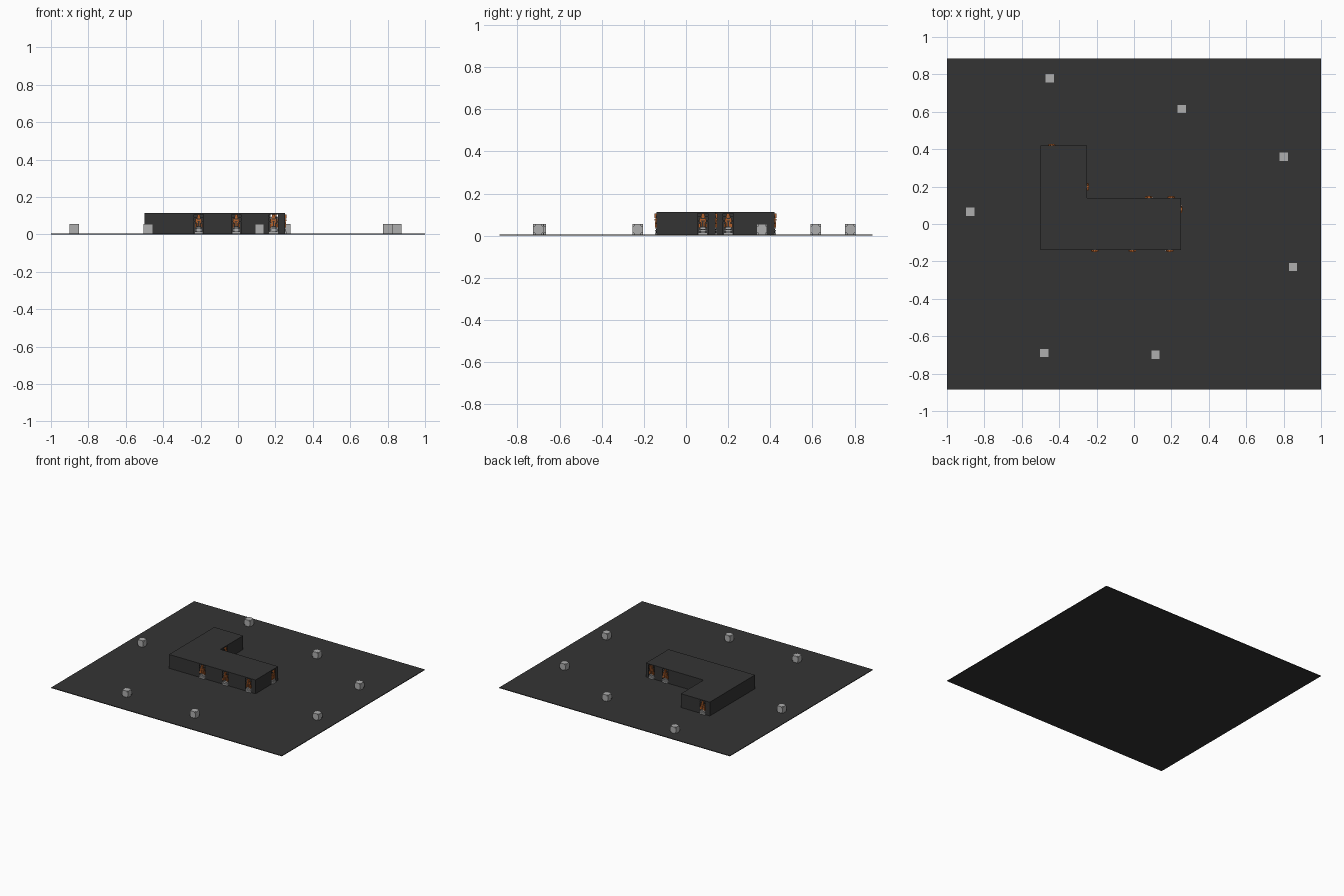
import bpy, bmesh
from math import atan2
from mathutils import Matrix, Vector

if "Cube" in bpy.data.objects:
    bpy.data.objects.remove(bpy.data.objects["Cube"])


def material(name, r, g, b):
    m = bpy.data.materials.new(name)
    m.use_nodes = True
    m.diffuse_color = (r, g, b, 1)
    m.node_tree.nodes["Principled BSDF"].inputs["Base Color"].default_value = (r, g, b, 1)
    return m


dark = material("dark grey", 0.034, 0.034, 0.034)
light = material("light grey", 0.43, 0.43, 0.43)
orange = material("rust orange", 0.45, 0.12, 0.025)


def finish(name, bm, mat):
    bmesh.ops.recalc_face_normals(bm, faces=bm.faces)
    me = bpy.data.meshes.new(name)
    bm.to_mesh(me)
    bm.free()
    me.materials.append(mat)
    ob = bpy.data.objects.new(name, me)
    bpy.context.collection.objects.link(ob)
    return ob


def add_box(bm, lo, hi, frame=Matrix()):
    lo, hi = Vector(lo), Vector(hi)
    size = Matrix.Diagonal((*(hi - lo), 1))
    bmesh.ops.create_cube(bm, size=1, matrix=frame @ Matrix.Translation((lo + hi) / 2) @ size)


def boxes(name, mat, items, frame=Matrix()):
    bm = bmesh.new()
    for lo, hi in items:
        add_box(bm, lo, hi, frame)
    return finish(name, bm, mat)


# Ground slab
FLOOR = 0.005
boxes("ground", dark, [((-1, -0.885, 0), (1, 0.885, FLOOR))])

# L-shaped roof
HEIGHT, LINTEL, THICK, GAP = 0.113, 0.106, 0.006, 0.025
corners = [(-0.5, -0.14), (0.25, -0.14), (0.25, 0.14),
           (-0.25, 0.14), (-0.25, 0.42), (-0.5, 0.42)]
bm = bmesh.new()
roof = bm.faces.new([bm.verts.new((x, y, LINTEL)) for x, y in corners])
top = bmesh.ops.extrude_face_region(bm, geom=[roof])["geom"]
bmesh.ops.translate(bm, vec=(0, 0, HEIGHT - LINTEL),
                    verts=[v for v in top if isinstance(v, bmesh.types.BMVert)])
finish("roof", bm, dark)


def mirrored(items):
    return items + [((-hi[0], lo[1], lo[2]), (-lo[0], hi[1], hi[2])) for lo, hi in items]


def doorway_machine(frame):
    """Stepped grey foot with an orange upright machine, facing local -y."""
    boxes("machine_base", light, [
        ((-0.023, -0.008, FLOOR), (0.023, 0.016, 0.016)),
        ((-0.020, -0.006, 0.019), (0.020, 0.014, 0.028)),
        ((-0.016, -0.004, 0.031), (0.016, 0.012, 0.038))], frame)
    boxes("machine_core", dark, [((-0.010, -0.002, 0.014), (0.010, 0.010, 0.095))], frame)
    boxes("machine_body", orange, mirrored([
        ((0.012, -0.006, 0.038), (0.020, 0.006, 0.058)),
        ((0.003, -0.007, 0.044), (0.010, 0.004, 0.068)),
        ((0.009, -0.005, 0.062), (0.016, 0.006, 0.084))]) + [
        ((-0.012, -0.009, 0.072), (0.012, 0.006, 0.079)),
        ((-0.007, -0.009, 0.084), (0.007, 0.006, LINTEL))], frame)
    boxes("machine_arms", dark, [
        ((-GAP, 0, 0.068), (GAP, 0.004, 0.071)),
        ((-GAP, 0, 0.090), (GAP, 0.004, 0.093))], frame)


# Walls with open doorways, each listed by distance along its wall
doors = [(0.29, 0.49, 0.69), (0.22,), (0.05, 0.17), (0.06,), (0.19,), ()]
for i, spots in enumerate(doors):
    a, b = Vector(corners[i]), Vector(corners[(i + 1) % len(corners)])
    d = b - a
    frame = Matrix.Translation((*a, 0)) @ Matrix.Rotation(atan2(d.y, d.x), 4, "Z")
    edges = [0] + [e for s in spots for e in (s - GAP, s + GAP)] + [d.length]
    boxes("wall", dark, [((p, 0, FLOOR), (q, THICK, LINTEL))
                         for p, q in zip(edges[::2], edges[1::2])], frame)
    for s in spots:
        doorway_machine(frame @ Matrix.Translation((s, 0, 0)))

# Notched-corner crates scattered around the building
H, N = 0.025, 0.017
for x, y in [(-0.45, 0.78), (0.255, 0.615), (0.8, 0.36), (0.85, -0.23),
             (0.115, -0.7), (-0.48, -0.69), (-0.875, 0.065)]:
    halves = [(N, H, H), (H, N, H), (H, H, N)]
    boxes("crate", light, [(-Vector(h), Vector(h)) for h in halves],
          Matrix.Translation((x, y, FLOOR + H)))
